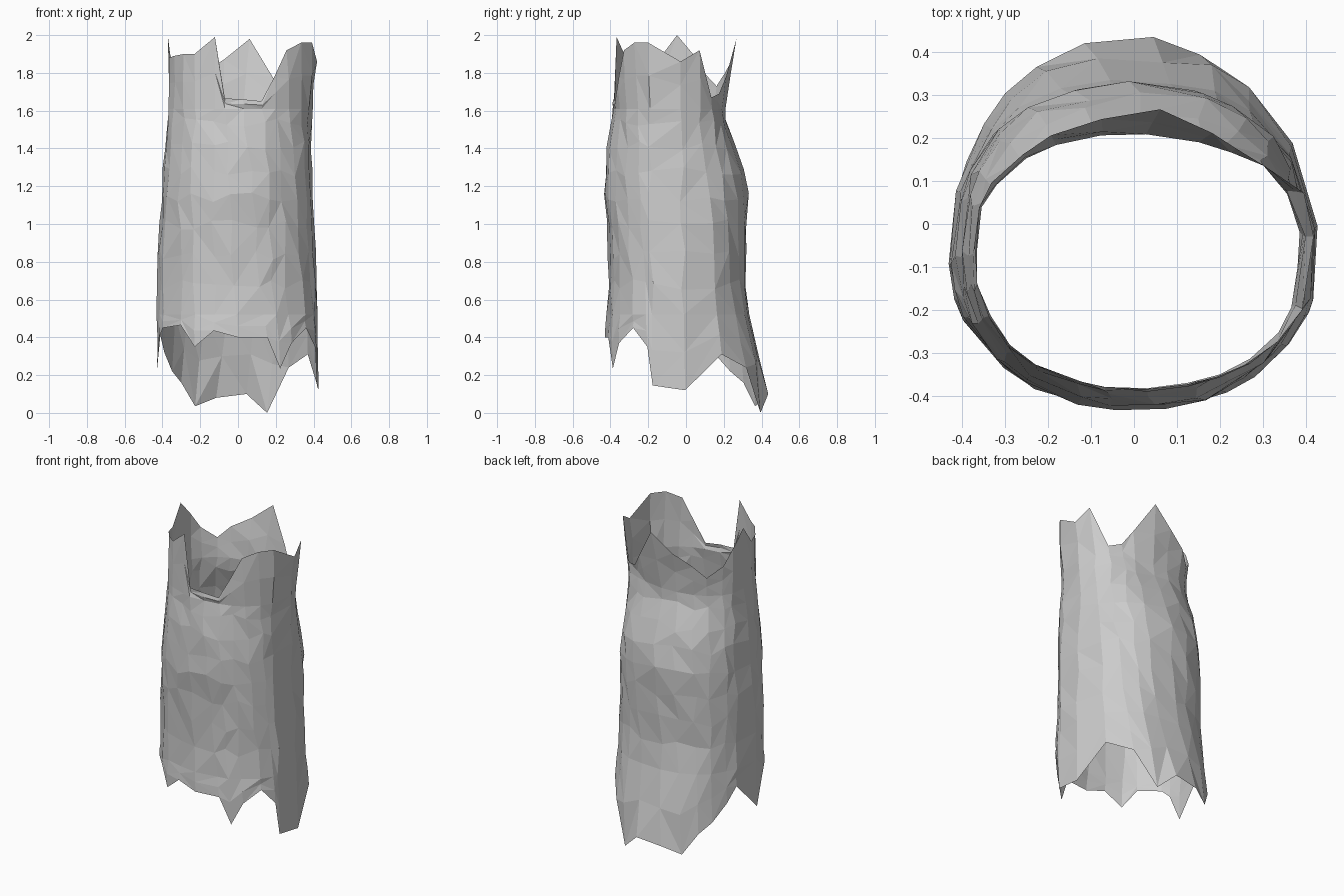
import bpy, bmesh, math, random
random.seed(4)

CY = -0.08  # y of the widest line of the tube

# Half sections by height: z, left x, right x, front y, back y
PROFILE = [
    (0.00, 0.43, 0.42, -0.43, 0.42), (0.10, 0.43, 0.43, -0.43, 0.437),
    (0.40, 0.43, 0.43, -0.43, 0.36), (0.65, 0.43, 0.42, -0.405, 0.31),
    (0.95, 0.415, 0.41, -0.415, 0.32), (1.12, 0.405, 0.40, -0.43, 0.33),
    (1.20, 0.40, 0.395, -0.435, 0.325), (1.36, 0.39, 0.39, -0.425, 0.285),
    (1.53, 0.375, 0.39, -0.395, 0.215), (1.64, 0.37, 0.395, -0.385, 0.20),
    (1.86, 0.37, 0.42, -0.385, 0.245), (2.00, 0.372, 0.42, -0.38, 0.272)]

# Ragged rims: angle about (0, CY), height
TOP = [(7, 1.86), (21, 1.92), (35, 1.67), (47, 1.69), (58, 1.78), (80, 1.98),
       (103, 1.87), (124, 1.80), (137, 1.73), (152, 1.80), (162, 1.90), (175, 2.0),
       (189, 1.88), (202, 1.89), (215, 1.90), (227, 1.90), (247, 1.99), (257, 1.665),
       (275, 1.66), (293, 1.65), (305, 1.78), (316, 1.92), (330, 1.96), (343, 1.96)]
BOTTOM = [(10, 0.12), (36, 0.31), (56, 0.24), (72, 0.0), (85, 0.10), (103, 0.08),
          (117, 0.035), (128, 0.16), (138, 0.22), (150, 0.32), (159, 0.41), (183, 0.22),
          (193, 0.40), (200, 0.45), (220, 0.465), (233, 0.35), (249, 0.435), (270, 0.40),
          (295, 0.40), (306, 0.235), (316, 0.37), (331, 0.45), (343, 0.35), (347, 0.145)]
MID = [0.52, 0.68, 0.84, 1.0, 1.14, 1.28, 1.41, 1.53, 1.61]


def section(z):
    for p, q in zip(PROFILE, PROFILE[1:]):
        if z <= q[0]:
            t = (z - p[0]) / (q[0] - p[0])
            return [a + (b - a) * t for a, b in zip(p[1:], q[1:])]
    return PROFILE[-1][1:]


def point(deg, z, jitter=0.0):
    left, right, front, back = section(z)
    c, s = math.cos(math.radians(deg)), math.sin(math.radians(deg))
    a = right if c > 0 else left
    b = back - CY if s > 0 else CY - front
    n = 2.15 if s < 0 else 2.2 + 0.3 * min(1, z / 1.5)
    r = (abs(c / a) ** n + abs(s / b) ** n) ** (-1 / n)
    r += random.uniform(-jitter, jitter)
    return (r * c, CY + r * s, z)


# Open, faceted shell with ragged rims
bm = bmesh.new()
columns = []
for (at, zt), (ab, zb) in zip(TOP, BOTTOM):
    heights = [zb, (zb + MID[0]) / 2] + MID + [(zt + MID[-1]) / 2, zt]
    col = []
    for k, z in enumerate(heights):
        inner = 0 < k < len(heights) - 1
        ang = ab + (at - ab) * (z - zb) / (zt - zb)
        if 2 < k < len(heights) - 3:
            ang += random.uniform(-2, 2)
            z += random.uniform(-0.03, 0.03)
        col.append(bm.verts.new(point(ang, z, 0.006 if inner else 0)))
    columns.append(col)

for i, col in enumerate(columns):
    nxt = columns[(i + 1) % len(columns)]
    for k in range(len(col) - 1):
        a, b, c, d = col[k], nxt[k], nxt[k + 1], col[k + 1]
        if random.random() < 0.5:
            bm.faces.new((a, b, c))
            bm.faces.new((a, c, d))
        else:
            bm.faces.new((a, b, d))
            bm.faces.new((b, c, d))

mesh = bpy.data.meshes.new("ragged_tube")
bm.to_mesh(mesh)
bm.free()
obj = bpy.data.objects.new("ragged_tube", mesh)
bpy.context.collection.objects.link(obj)
